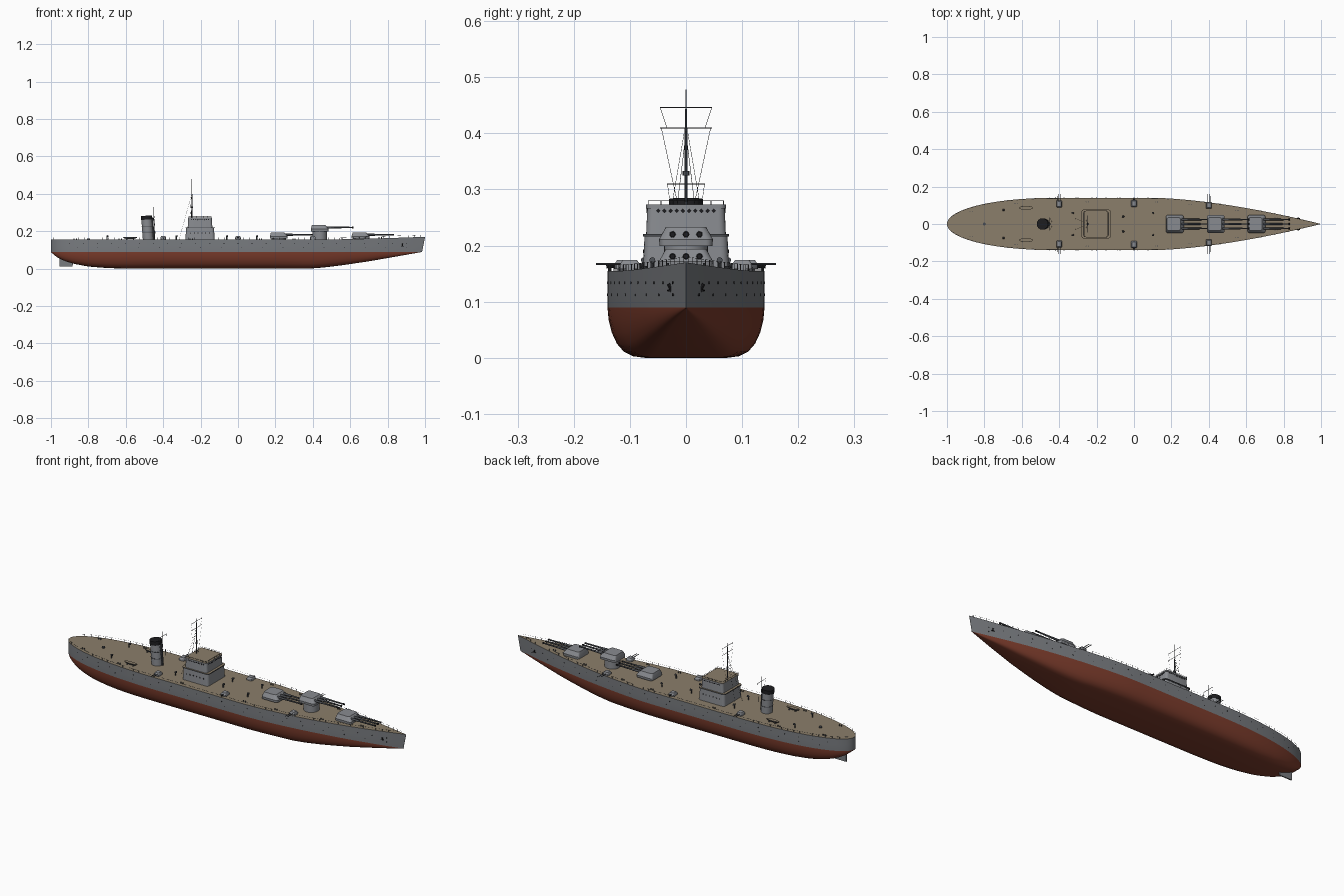
import bpy, bmesh, math
from mathutils import Vector, Matrix

if "Cube" in bpy.data.objects:
    bpy.data.objects.remove(bpy.data.objects["Cube"])

COLOURS = {
    "hull_grey": (0.19, 0.20, 0.215),
    "house_grey": (0.25, 0.26, 0.28),
    "deck_tan": (0.26, 0.21, 0.145),
    "bottom_red": (0.20, 0.045, 0.025),
    "black": (0.012, 0.012, 0.014),
    "dark_grey": (0.07, 0.075, 0.085),
}
MATS = {}
for n, c in COLOURS.items():
    MATS[n] = bpy.data.materials.new(n)
    MATS[n].diffuse_color = (*c, 1)
NAMES = list(COLOURS)
HULL, HOUSE, TAN, RED, BLACK, DARK = range(6)


def finish(name, bm):
    bmesh.ops.recalc_face_normals(bm, faces=bm.faces)
    me = bpy.data.meshes.new(name)
    bm.to_mesh(me)
    bm.free()
    for n in NAMES:
        me.materials.append(MATS[n])
    ob = bpy.data.objects.new(name, me)
    bpy.context.collection.objects.link(ob)
    return ob


def rod(bm, p, q, r1, r2=None, mat=DARK, seg=8):
    """Cylinder or cone from p to q."""
    p, q = Vector(p), Vector(q)
    d = q - p
    m = Matrix.Translation((p + q) / 2) @ d.to_track_quat('Z', 'Y').to_matrix().to_4x4()
    res = bmesh.ops.create_cone(bm, cap_ends=True, segments=seg, radius1=r1,
                                radius2=r1 if r2 is None else r2, depth=d.length, matrix=m)
    for f in {f for v in res["verts"] for f in v.link_faces}:
        f.material_index = mat


def loft(bm, cx, cy, layers, r, mat, top=None):
    """Rounded-rectangle tower; layers are (z, half x, half y, x shift)."""
    rings = []
    for z, hx, hy, dx in layers:
        ring = []
        for k, (sx, sy) in enumerate([(1, 1), (-1, 1), (-1, -1), (1, -1)]):
            for j in range(5):
                a = math.radians(90 * k + 22.5 * j)
                ring.append(bm.verts.new((cx + dx + sx * (hx - r) + r * math.cos(a),
                                          cy + sy * (hy - r) + r * math.sin(a), z)))
        rings.append(ring)
    for a, b in zip(rings, rings[1:]):
        for i in range(20):
            j = (i + 1) % 20
            bm.faces.new((a[i], a[j], b[j], b[i])).material_index = mat
    bm.faces.new(rings[0]).material_index = mat
    bm.faces.new(rings[-1]).material_index = mat if top is None else top


# Hull lines
WL = 0.09
KEEL = [(-1, .088), (-.97, .062), (-.93, .042), (-.88, .026), (-.8, .011), (-.7, .003),
        (-.6, 0), (.38, 0), (.45, .005), (.55, .017), (.7, .039), (.85, .064), (1, .089)]


def keel(x):
    for (a, u), (b, v) in zip(KEEL, KEEL[1:]):
        if x <= b:
            return u + (v - u) * (x - a) / (b - a)
    return KEEL[-1][1]


def beam(x):
    if x < -.4:
        return .14 * max(0, 1 - ((-.4 - x) / .6) ** 2.2) ** .5
    return .14 * (1 - max(0, (x - .1) / .9) ** 1.6)


def deck(x):
    return .155 + .015 * max(0, (x - .4) / .6) ** 1.5


def rake(x, z):
    return x + .016 * min(0, (z - deck(x)) / .08) * max(0, (x - .7) / .3)


SECTION = [(0, 1), (.25, .985), (.5, .945), (.72, .88), (.88, .79), (.97, .67), (1, .52), (1, 0)]
bm = bmesh.new()
N = 72
rows = []
for i in range(N + 1):
    x = -math.cos(math.pi * i / N)
    w, k, d = max(beam(x), .0004), keel(x), deck(x)
    half = [(0, d), (w, d), (w, (d + WL) / 2)] + [(w * f, WL - (WL - k) * u) for u, f in SECTION]
    pts = half + [(-y, z) for y, z in half[-2:0:-1]]
    rows.append([bm.verts.new((rake(x, z) if z > WL else rake(x, WL), y, z)) for y, z in pts])
P = len(rows[0])
for a, b in zip(rows, rows[1:]):
    for j in range(P):
        f = bm.faces.new((a[j], a[(j + 1) % P], b[(j + 1) % P], b[j]))
        s = min(j, P - 1 - j)
        f.material_index = TAN if s == 0 else HULL if s < 3 else RED
for r in (rows[0], rows[-1]):
    bm.faces.new(r).material_index = HULL
finish("hull", bm)

# Rudder
bm = bmesh.new()
prof = [(-.955, .012), (-.885, .012), (-.875, .06), (-.955, .06)]
vs = [[bm.verts.new((x, y, z)) for x, z in prof] for y in (-.003, .003)]
for v in vs:
    bm.faces.new(v)
for i in range(4):
    j = (i + 1) % 4
    bm.faces.new((vs[0][i], vs[0][j], vs[1][j], vs[1][i]))
finish("rudder", bm)

# Portholes and anchors on the hull sides
bm = bmesh.new()
for s in (-1, 1):
    for z, x0, step in ((.134, -.9, .075), (.112, -.86, .11)):
        x = x0
        while x < .93:
            w = beam(x)
            rod(bm, (x, s * (w - .004), z), (x, s * (w + .0008), z), .0022, mat=BLACK)
            x += step
    w = beam(.88)
    rod(bm, (.88, s * (w - .004), .118), (.88, s * (w + .003), .132), .003, mat=BLACK)
    rod(bm, (.872, s * (w + .003), .12), (.888, s * w, .12), .002, mat=BLACK)
finish("portholes_and_anchors", bm)

# Deck railing: posts and wires
bm = bmesh.new()
for s in (-1, 1):
    prev = None
    for i in range(61):
        x = -.985 + 1.96 * i / 60
        p = Vector((x, s * max(0, beam(x) - .002), deck(x)))
        rod(bm, p, p + Vector((0, 0, .011)), .0007, seg=5)
        if prev:
            rod(bm, prev + Vector((0, 0, .0105)), p + Vector((0, 0, .0105)), .0003, seg=4)
        prev = p
finish("deck_railing", bm)

# Main turrets with three guns each
for label, x, z in (("rear", .218, .16), ("raised", .437, .199), ("forward", .655, .16)):
    bm = bmesh.new()
    rod(bm, (x, 0, .15), (x, 0, z + .002), .039, mat=HOUSE, seg=32)
    loft(bm, x, 0, [(z, .047, .047, 0), (z + .012, .048, .048, 0), (z + .034, .036, .036, -.006)], .012, HOUSE)
    for y in (-.024, 0, .024):
        g = z + .021
        rod(bm, (x + .02, y, g), (x + .085, y, g), .0062, .0052, DARK, 12)
        rod(bm, (x + .08, y, g), (x + .178, y, g), .0046, .0036, DARK, 12)
        rod(bm, (x + .172, y, g), (x + .18, y, g), .0045, mat=BLACK, seg=12)
    finish(label + "_turret", bm)

# Bridge block: two tiers, ledge, roof, windows
bm = bmesh.new()
cx = -.203
loft(bm, cx, 0, [(.15, .078, .077, 0), (.216, .075, .074, 0)], .014, HOUSE)
loft(bm, cx, 0, [(.216, .079, .077, 0), (.221, .079, .077, 0)], .014, DARK, TAN)
loft(bm, cx, 0, [(.221, .066, .071, 0), (.266, .063, .069, 0)], .012, HOUSE)
loft(bm, cx, 0, [(.266, .065, .071, 0), (.273, .065, .071, 0)], .012, HOUSE, TAN)
finish("bridge", bm)
bm = bmesh.new()
for i in range(10):
    y = -.0495 + .011 * i
    rod(bm, (cx + .0615, y, .262), (cx + .0645, y, .262), .0042, mat=BLACK, seg=4)
    for s in (-1, 1):
        x = cx - .045 + .01 * i
        rod(bm, (x, s * .067, .262), (x, s * .0703, .262), .0038, mat=BLACK, seg=4)
for i in range(6):
    for s in (-1, 1):
        x = cx - .05 + .02 * i
        rod(bm, (x, s * .073, .19), (x, s * .0765, .19), .003, mat=BLACK)
finish("bridge_windows", bm)

# Roof railing
bm = bmesh.new()
hx, hy = .061, .067
corners = [(hx, hy), (-hx, hy), (-hx, -hy), (hx, -hy)]
for (a, b), (c, d) in zip(corners, corners[1:] + corners[:1]):
    rod(bm, (cx + a, b, .28), (cx + c, d, .28), .0006, seg=4)
    for i in range(6):
        t = i / 6
        p = (cx + a + (c - a) * t, b + (d - b) * t)
        rod(bm, (*p, .272), (*p, .28), .0007, seg=5)
finish("roof_railing", bm)

# Funnel, raked slightly aft, with black cap
bm = bmesh.new()
rod(bm, (-.48, 0, .15), (-.488, 0, .265), .0285, mat=HOUSE, seg=32)
rod(bm, (-.488, 0, .262), (-.4895, 0, .283), .0305, mat=BLACK, seg=32)
for z in (.19, .225):
    x = -.48 - .008 * (z - .15) / .115
    rod(bm, (x, 0, z), (x, 0, z + .003), .0298, mat=DARK, seg=32)
rod(bm, (-.45, 0, .15), (-.457, 0, .27), .004, mat=DARK)
finish("funnel", bm)

# Main mast with yards and rigging
bm = bmesh.new()
mx = -.247
rod(bm, (mx, 0, .27), (mx, 0, .4), .0032, .0024)
rod(bm, (mx, 0, .4), (mx, 0, .478), .002, .0008)
rod(bm, (mx, 0, .325), (mx, 0, .333), .006, mat=DARK)
for z in (.41, .446):
    rod(bm, (mx, -.046, z), (mx, .046, z), .0009)
for s in (-1, 1):
    rod(bm, (mx, s * .046, .446), (mx, s * .034, .41), .0004, seg=4)
    rod(bm, (mx, s * .044, .41), (mx, s * .015, .275), .0004, seg=4)
    rod(bm, (mx, 0, .42), (mx - .01, s * .025, .273), .0004, seg=4)
    rod(bm, (mx, 0, .40), (-.315, s * .03, .155), .0005, seg=4)
finish("main_mast", bm)

# Aft mast
bm = bmesh.new()
rod(bm, (-.445, 0, .15), (-.452, 0, .342), .0022, .001)
rod(bm, (-.45, -.034, .31), (-.45, .034, .31), .0009)
for s in (-1, 1):
    rod(bm, (-.45, s * .033, .31), (-.44, s * .012, .157), .0004, seg=4)
finish("aft_mast", bm)

# Side guns: twin mounts fore and aft, single mount amidships
for label, x in (("aft", -.4), ("middle", 0), ("fore", .4)):
    bm = bmesh.new()
    for s in (-1, 1):
        y = s * (.107 if x else .11)
        if x > .1:
            y = s * .1
        rod(bm, (x, y, .15), (x, y, .159), .014, mat=HOUSE, seg=16)
        loft(bm, x, y, [(.158, .015, .018, 0), (.166, .015, .018, 0), (.174, .011, .013, 0)], .004, HOUSE)
        if x:
            for dx in (-.006, .006):
                rod(bm, (x + dx, y, .167), (x + dx, s * .16, .167), .002, .0016)
        else:
            rod(bm, (x, y, .167), (x, s * .142, .163), .005, .0035, BLACK)
    finish(label + "_side_guns", bm)

# Lifeboats on chocks
bm = bmesh.new()
for s in (-1, 1):
    c = Vector((-.577, s * .086, .168))
    res = bmesh.ops.create_uvsphere(bm, u_segments=20, v_segments=10, radius=1, matrix=(
        Matrix.Translation(c) @ Matrix.Diagonal((.038, .0105, .011, 1))))
    for v in res["verts"]:
        v.co.z = min(v.co.z, c.z)
    for f in {f for v in res["verts"] for f in v.link_faces}:
        f.material_index = TAN if f.calc_center_median().z > c.z - .0005 else DARK
    for dx in (-.018, .018):
        rod(bm, (c.x + dx, c.y - .009, .157), (c.x + dx, c.y + .009, .157), .003)
finish("lifeboats", bm)

# Bollards and ventilators
bm = bmesh.new()
for s in (-1, 1):
    for x in (-.87, -.63, -.25, .12, .3, .55, .76):
        for dx in (-.006, .006):
            y = s * (beam(x) - .022)
            rod(bm, (x + dx, y, deck(x) - .002), (x + dx, y, deck(x) + .007), .0026)
    for x, y in ((-.7, .075), (-.33, .06), (-.06, .04), (.1, .06)):
        rod(bm, (x, s * y, .153), (x, s * y, .172), .003)
        rod(bm, (x - .003, s * y, .172), (x + .007, s * y, .174), .004, .0055)
rod(bm, (-.8, 0, .153), (-.8, 0, .161), .008, mat=DARK, seg=16)
finish("deck_fittings", bm)

# Smooth shading with sharp edges kept
for ob in bpy.context.scene.objects:
    ob.select_set(True)
    bpy.context.view_layer.objects.active = ob
bpy.ops.object.shade_smooth_by_angle(angle=math.radians(30))

for m in bpy.data.materials:
    if m.users and not m.is_grease_pencil:
        m.use_nodes = True
        m.node_tree.nodes["Principled BSDF"].inputs["Base Color"].default_value = m.diffuse_color
